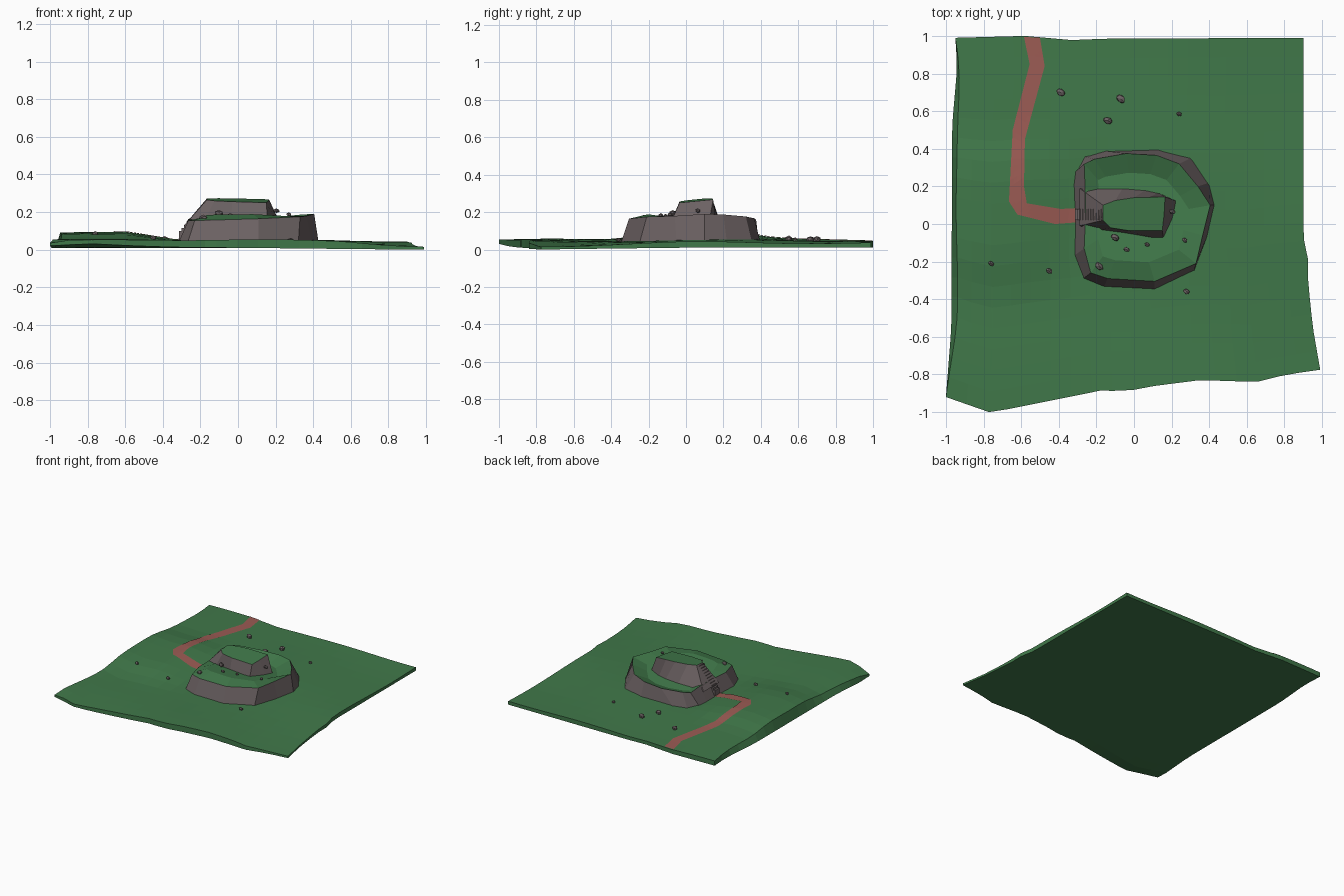
import bpy, bmesh, math, random
from mathutils import Vector
from mathutils.bvhtree import BVHTree

if "Cube" in bpy.data.objects:
    bpy.data.objects.remove(bpy.data.objects["Cube"])

random.seed(4)

def material(name, rgb):
    m = bpy.data.materials.new(name)
    m.diffuse_color = (*rgb, 1)
    m.use_nodes = True
    m.node_tree.nodes["Principled BSDF"].inputs["Base Color"].default_value = m.diffuse_color
    return m

GRASS = material("grass_green", (0.052, 0.19, 0.068))
ROCK = material("rock_grey", (0.15, 0.122, 0.125))
PATH = material("path_red", (0.33, 0.105, 0.088))

def add(name, bm, mats):
    bmesh.ops.recalc_face_normals(bm, faces=bm.faces)
    me = bpy.data.meshes.new(name)
    bm.to_mesh(me)
    for m in mats:
        me.materials.append(m)
    ob = bpy.data.objects.new(name, me)
    bpy.context.collection.objects.link(ob)
    return ob

def lerp(a, b, t):
    return a + (b - a) * t

def curve(pts, t):
    for (a, va), (b, vb) in zip(pts, pts[1:]):
        if t <= b:
            return lerp(va, vb, max(0, (t - a) / (b - a)))
    return pts[-1][1]

# Terrain outline: x along left/right edges, y along front/back edges
LEFT = [(0, -1), (.2, -.97), (.75, -.968), (.92, -.94), (1, -.95)]
RIGHT = [(0, .99), (.13, .95), (.27, .925), (.34, .925), (.4, .9), (1, .9)]
FRONT = [(0, -.92), (.115, -1), (.165, -.985), (.415, -.885), (.48, -.89),
         (.56, -.86), (.68, -.83), (.83, -.84), (.91, -.80), (1, -.775)]
BACK = [(0, .99), (.2, 1), (.34, .977), (.42, .985), (1, .99)]

def outline(u, v):
    return (lerp(curve(LEFT, v), curve(RIGHT, v), u),
            lerp(curve(FRONT, u), curve(BACK, u), v))

def ground(x, y):
    west = min(1, max(0, (-.28 - x) / .3))
    hill = .045 * west * math.exp(-((y - .05) / .36) ** 4)
    wave = .006 * math.sin(5 * y + 1.5 * x) + .004 * math.sin(6 * x)
    corner = .025 * min(1, max(0, x - .55) / .4) * max(0, -y)
    return .048 + hill + wave - corner - .008 * max(0, x)

def underside(x, y):
    lift = .14 * max(0, -y - .87) * min(1, max(0, -x)) * 1.5
    return .01 - .01 * max(0, x) * max(0, -y) / .77 + lift

# Terrain slab: two matching grids joined round the rim
N = 18
US = sorted(set([i / N for i in range(N + 1)] + [.115, .2, .415]))
VS = [i / N for i in range(N + 1)]
bm = bmesh.new()
top, low = {}, {}
for i, u in enumerate(US):
    for j, v in enumerate(VS):
        x, y = outline(u, v)
        low[i, j] = bm.verts.new((x, y, underside(x, y)))
        inset = (.035 + .012 * math.sin(9 * v)) * math.sin(math.pi * v) if i == 0 else 0
        rim = -.015 if i == 0 and j == 0 else 0
        top[i, j] = bm.verts.new((x + inset, y, ground(x, y) + rim))
nu, nv = len(US) - 1, len(VS) - 1
for i in range(nu):
    for j in range(nv):
        for g in (top, low):
            bm.faces.new((g[i, j], g[i + 1, j], g[i + 1, j + 1], g[i, j + 1]))
rim = ([(i, 0) for i in range(nu)] + [(nu, j) for j in range(nv)] +
       [(i, nv) for i in range(nu, 0, -1)] + [(0, j) for j in range(nv, 0, -1)])
for a, b in zip(rim, rim[1:] + rim[:1]):
    bm.faces.new((low[a], low[b], top[b], top[a]))
tree = BVHTree.FromBMesh(bm)
add("terrain", bm, [GRASS])

def surface(x, y):
    hit = tree.ray_cast(Vector((x, y, 1)), Vector((0, 0, -1)))[0]
    return hit.z if hit else ground(x, y)

# Footpath: strip laid on the terrain between its two edges
path_a = [(-.585, .995), (-.555, .85), (-.645, .5), (-.665, .12), (-.62, .05), (-.42, 0), (-.29, .01)]
path_b = [(-.5, .99), (-.475, .84), (-.58, .45), (-.585, .2), (-.57, .11), (-.39, .08), (-.29, .085)]
bm = bmesh.new()
prev = None
for k in range(6):
    for s in range(10 if k < 5 else 11):
        a = Vector(path_a[k]).lerp(Vector(path_a[k + 1]), s / 10)
        b = Vector(path_b[k]).lerp(Vector(path_b[k + 1]), s / 10)
        row = []
        for t in range(5):
            p = a.lerp(b, t / 4)
            row.append(bm.verts.new((p.x, p.y, surface(p.x, p.y) + .004)))
        if prev:
            for q in range(4):
                bm.faces.new((prev[q], row[q], row[q + 1], prev[q + 1]))
        prev = row
add("footpath", bm, [PATH])

def loft(name, rings, grass_from):
    """Join rings of equal length; bands from grass_from up, and the cap, are grass."""
    bm = bmesh.new()
    loops = [[bm.verts.new(p) for p in r] for r in rings]
    n = len(loops[0])
    for k, (a, b) in enumerate(zip(loops, loops[1:])):
        for i in range(n):
            f = bm.faces.new((a[i], a[(i + 1) % n], b[(i + 1) % n], b[i]))
            f.material_index = int(k >= grass_from)
    bm.faces.new(loops[0][::-1])
    bm.faces.new(loops[-1]).material_index = 1
    bmesh.ops.triangulate(bm, faces=[f for f in bm.faces if len(f.verts) > 4])
    return add(name, bm, [ROCK, GRASS])

# Lower mesa: rock wall, grassy rim and a slightly dished top
foot = [(-.33, .19), (-.32, .27), (-.27, .36), (-.17, .39), (.13, .4), (.31, .355), (.4, .22), (.43, .1),
        (.395, -.05), (.32, -.25), (.11, -.35), (-.16, -.335), (-.27, -.29), (-.32, -.17), (-.32, 0)]
lip = [(-.26, .19), (-.265, .32), (-.21, .345), (-.04, .375), (.12, .365), (.24, .32), (.34, .2), (.405, .1),
       (.365, -.06), (.33, -.21), (.11, -.305), (-.14, -.29), (-.23, -.26), (-.265, -.13), (-.26, -.01)]
def lip_z(x, y):
    return .16 + .025 * max(0, x) / .4 + .006 * math.sin(9 * y)
loft("lower_mesa", [
    [(x, y, .03) for x, y in foot],
    [(x, y, lip_z(x, y)) for x, y in lip],
    [(x * .72, y * .7 + .01, .158 - .1 * y) for x, y in lip]], 1)

# Upper mesa: sloping on the stair side, steep at the back
foot = [(-.29, .19), (-.06, .19), (.06, .18), (.13, .165), (.23, .12), (.22, .05), (.16, -.09), (-.04, -.055),
        (-.19, -.035), (-.29, -.01)]
lip = [(-.165, .1), (-.1, .125), (.0, .14), (.08, .142), (.165, .145), (.16, .05), (.15, -.035), (-.03, -.035),
       (-.125, -.02), (-.165, .02)]
loft("upper_mesa", [
    [(x, y, .125) for x, y in foot],
    [(x, y, .262 + .1 * (y - .04) - .03 * x) for x, y in lip]], 1)

# Staircase: solid treads climbing from the path to the upper mesa
bm = bmesh.new()
STEPS = 11
for k in range(STEPS):
    t = k / (STEPS - 1)
    x, z = lerp(-.305, -.165, t), lerp(.1, .262, t)
    cube = bmesh.ops.create_cube(bm, size=1)["verts"]
    bmesh.ops.scale(bm, verts=cube, vec=(.02, .06, .045))
    bmesh.ops.translate(bm, verts=cube, vec=(x, .05, z - .0225))
add("staircase", bm, [ROCK])

# Scattered boulders: low squashed lumps (x, y, z, size)
boulders = [(-.39, .7, 0, .028), (-.07, .665, 0, .028), (-.14, .55, 0, .027), (.24, .585, 0, .017),
            (-.76, -.21, 0, .018), (-.45, -.25, 0, .02), (.28, -.36, 0, .02), (.27, -.085, .187, .017),
            (-.185, -.225, .167, .028), (-.1, -.072, .195, .026), (-.04, -.135, .182, .018),
            (.07, -.11, .18, .015), (.205, .065, .207, .018)]
for n, (x, y, z, r) in enumerate(boulders):
    bm = bmesh.new()
    bmesh.ops.create_icosphere(bm, subdivisions=1, radius=r)
    turn = random.uniform(-.8, -.3)
    for v in bm.verts:
        p = v.co * random.uniform(.88, 1.1)
        p = Vector((p.x, p.y * .72, p.z * .65))
        v.co = (p.x * math.cos(turn) - p.y * math.sin(turn) + x,
                p.x * math.sin(turn) + p.y * math.cos(turn) + y,
                p.z + (z or surface(x, y) + .3 * r))
    add(f"boulder_{n + 1}", bm, [ROCK])
